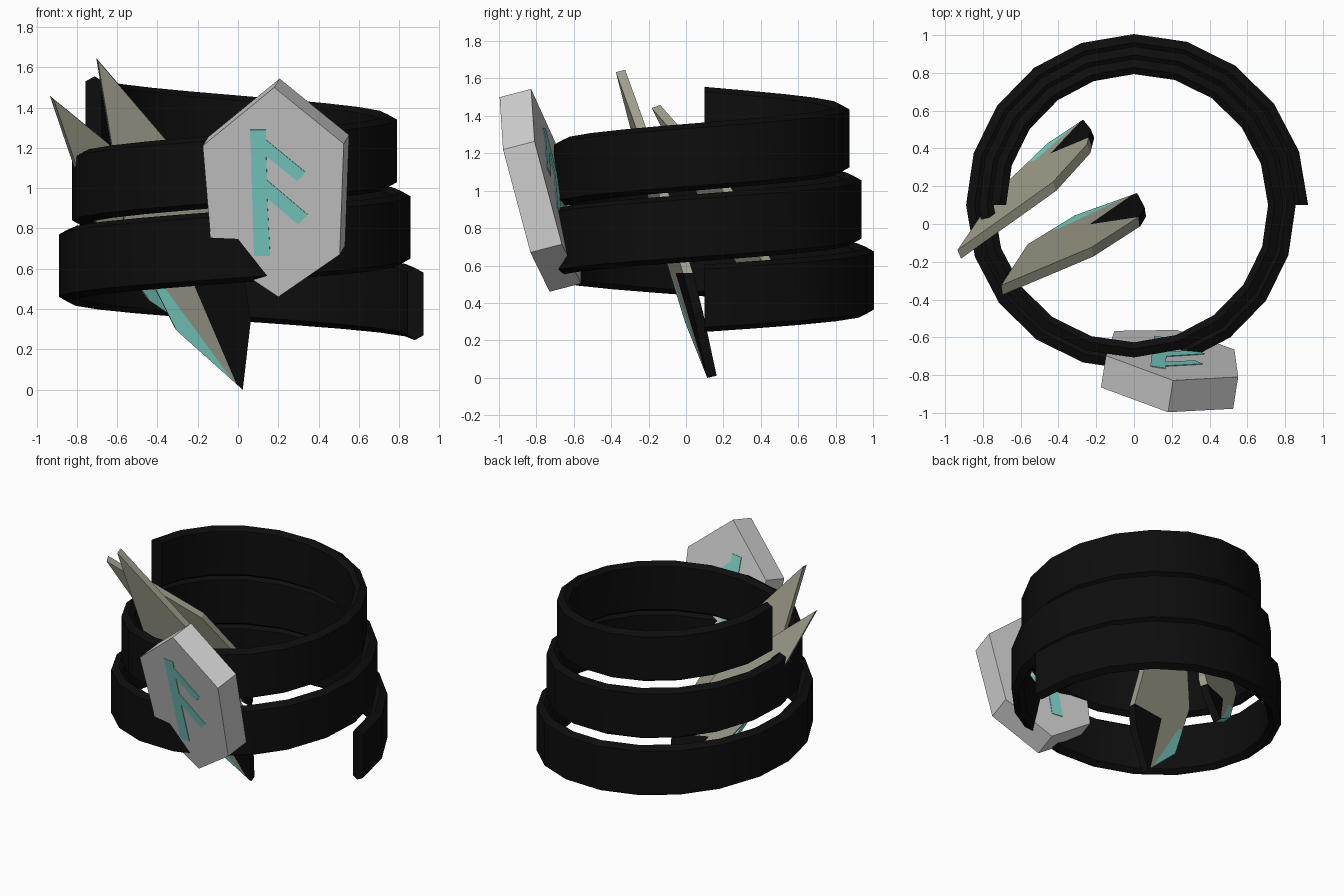
import bpy, bmesh, math
from mathutils import Vector

cube = bpy.data.objects.get("Cube")
if cube:
    bpy.data.objects.remove(cube)


def material(name, color):
    m = bpy.data.materials.new(name)
    m.use_nodes = True
    m.diffuse_color = (*color, 1)
    m.node_tree.nodes["Principled BSDF"].inputs["Base Color"].default_value = (*color, 1)
    return m


BLACK = material("black", (0.004, 0.004, 0.004))
STONE = material("pale_grey_stone", (0.64, 0.64, 0.64))
TEAL = material("teal", (0.21, 0.68, 0.60))
BONE = material("bone", (0.36, 0.35, 0.27))


def add_object(name, bm, mats):
    bmesh.ops.recalc_face_normals(bm, faces=bm.faces)
    mesh = bpy.data.meshes.new(name)
    bm.to_mesh(mesh)
    bm.free()
    for m in mats:
        mesh.materials.append(m)
    obj = bpy.data.objects.new(name, mesh)
    bpy.context.collection.objects.link(obj)
    return obj


def slab(outline, plane, near, far):
    """Prism from an x-z outline lying on the plane y = a*x + b*z + c."""
    a, b, c = plane
    normal = Vector((-a, 1, -b)).normalized()
    bm = bmesh.new()
    rings = [[bm.verts.new(Vector((x, a * x + b * z + c, z)) + normal * d)
              for x, z in outline] for d in (near, far)]
    bm.faces.new(rings[0])
    bm.faces.new(rings[1][::-1])
    n = len(outline)
    for i in range(n):
        j = (i + 1) % n
        bm.faces.new((rings[0][i], rings[1][i], rings[1][j], rings[0][j]))
    return bm


def cut(bm, point, normal):
    bmesh.ops.bisect_plane(bm, geom=bm.verts[:] + bm.edges[:] + bm.faces[:],
                           plane_co=point, plane_no=normal)


# Coiled band: a bevelled strip swept along a rising, narrowing spiral
def coil():
    profile = [(0, -0.155), (0, 0.155), (-0.045, 0.18),
               (-0.08, 0.155), (-0.08, -0.155), (-0.045, -0.18)]
    per_turn, steps = 20, 50
    bm = bmesh.new()
    rings = []
    for i in range(steps + 1):
        turn = i / per_turn
        ang = turn * math.tau
        radius, height = 0.922 - 0.066 * turn, 0.425 + 0.38 * turn
        rings.append([bm.verts.new(((radius + dr) * math.cos(ang),
                                    0.1 + (radius + dr) * math.sin(ang),
                                    height + dz)) for dr, dz in profile])
    n = len(profile)
    for r, s in zip(rings, rings[1:]):
        for k in range(n):
            m = (k + 1) % n
            bm.faces.new((r[k], r[m], s[m], s[k]))
    bm.faces.new(rings[0])
    bm.faces.new(rings[-1][::-1])
    obj = add_object("coiled_band", bm, [BLACK])
    bpy.ops.object.select_all(action="DESELECT")
    obj.select_set(True)
    bpy.context.view_layer.objects.active = obj
    bpy.ops.object.shade_smooth_by_angle(angle=math.radians(50))


coil()


# Thorn blades: bone body, black tip on one side, teal edge on the other
def blade(name, outline, plane, black_line, teal_line, top):
    bm = slab(outline, plane, -0.026, 0.026)
    sides = []
    for (x0, z0), (x1, z1) in (black_line, teal_line):
        point, normal = Vector((x0, 0, z0)), Vector((z0 - z1, 0, x1 - x0))
        sides.append((point, normal))
        cut(bm, point, normal)
    cut(bm, Vector((0, 0, top)), Vector((0, 0, 1)))
    for f in bm.faces:
        p = f.calc_center_median()
        right_of = [(p - point).dot(normal) > 0 for point, normal in sides]
        if p.z < top and right_of[0]:
            f.material_index = 1
        elif p.z < top and not right_of[1]:
            f.material_index = 2
    add_object(name, bm, [BONE, BLACK, TEAL])


blade("long_thorn_blade",
      [(-0.70, 1.64), (-0.22, 1.08), (0.03, 0.55), (0.06, 0.35),
       (0.02, 0.005), (-0.31, 0.30), (-0.56, 0.80)],
      (0.15, -0.233, 0.137),
      ((-0.21, 0.50), (-0.03, 0.08)), ((-0.36, 0.50), (-0.06, 0.09)), 0.56)
blade("short_thorn_blade",
      [(-0.925, 1.45), (-0.42, 1.04), (-0.24, 0.70), (-0.22, 0.50),
       (-0.26, 0.32), (-0.45, 0.45), (-0.72, 0.85)],
      (0.416, -0.366, 0.755),
      ((-0.42, 0.58), (-0.29, 0.35)), ((-0.52, 0.62), (-0.31, 0.36)), 0.62)

# Six-sided stone leaning forward, with a rune plate on both faces
STONE_PLANE = (-0.158, -0.26, -0.578)
DEPTH = 0.176
hexagon = [(0.18, 1.50), (0.525, 1.22), (0.505, 0.67),
           (0.20, 0.46), (-0.13, 0.68), (-0.175, 1.21)]
add_object("stone_tablet", slab(hexagon, STONE_PLANE, 0, DEPTH), [STONE])

rune = [(0.06, 1.29), (0.14, 1.29), (0.14, 1.24), (0.335, 1.08), (0.295, 1.035),
        (0.14, 1.16), (0.145, 1.04), (0.345, 0.87), (0.30, 0.82),
        (0.145, 0.95), (0.16, 0.665), (0.08, 0.665)]
for side, start in (("front", -0.004), ("back", DEPTH - 0.004)):
    add_object(f"{side}_rune", slab(rune, STONE_PLANE, start, start + 0.008), [TEAL])
